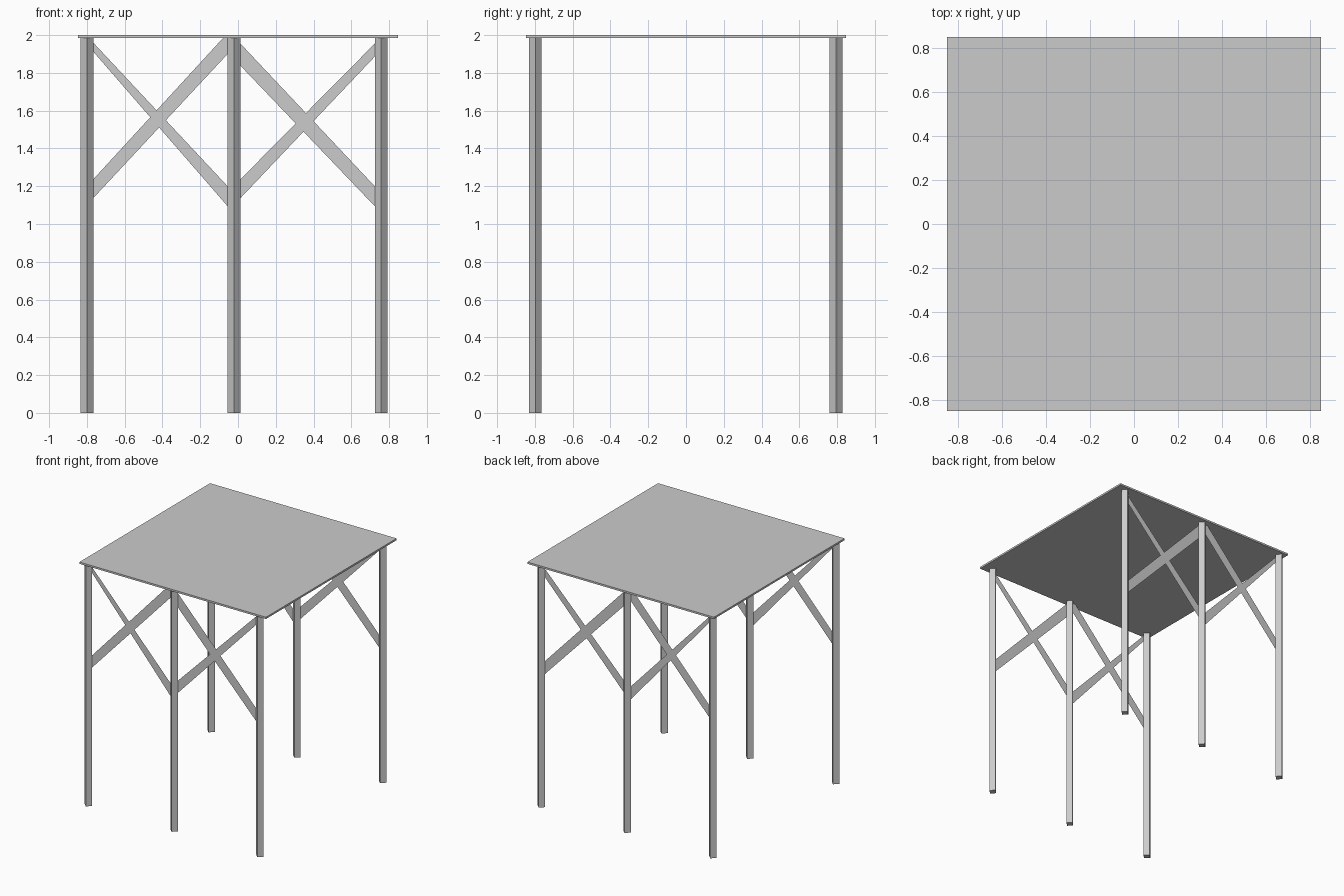
import bpy, math

if "Cube" in bpy.data.objects:
    bpy.data.objects.remove(bpy.data.objects["Cube"])

LEG_X = (-0.80, -0.021, 0.758)
LEG_Y = {"front": -0.798, "back": 0.794}
R = 0.034            # half diagonal of the diamond-section legs
UNDER = 1.985        # underside of the table top


def brace(name, points, y):
    """Flat board in the xz plane at depth y."""
    mesh = bpy.data.meshes.new(name)
    mesh.from_pydata([(x, y, z) for x, z in points], [], [range(len(points))])
    obj = bpy.data.objects.new(name, mesh)
    bpy.context.collection.objects.link(obj)


# Table top
bpy.ops.mesh.primitive_cube_add(size=1, location=(0, 0, (UNDER + 2) / 2))
top = bpy.context.object
top.name = "table_top"
top.scale = (1.694, 1.694, 2 - UNDER)

# Inner leg edges bounding the two braced bays
a0, a1 = LEG_X[0] + R, LEG_X[1] - R
b0, b1 = LEG_X[1] + R, LEG_X[2] - R

# Brace outlines (some taper, the first is cut by the table top)
BRACES = {
    "left_rising_brace": [(a0, 1.137), (a1, 1.90), (a1, UNDER), (-0.079, UNDER), (a0, 1.237)],
    "left_falling_brace": [(a0, 1.912), (a1, 1.094), (a1, 1.20), (a0, 1.96)],
    "right_rising_brace": [(b0, 1.137), (b1, 1.886), (b1, 1.955), (b0, 1.237)],
    "right_falling_brace": [(b0, 1.838), (b1, 1.094), (b1, 1.20), (b0, 1.955)],
}

for side, y in LEG_Y.items():
    # Four-sided legs, corners pointing along x and y
    for x, label in zip(LEG_X, ("left", "middle", "right")):
        bpy.ops.mesh.primitive_cylinder_add(vertices=4, radius=R, depth=UNDER,
                                            location=(x, y, UNDER / 2))
        bpy.context.object.name = f"{side}_{label}_leg"
    # Crossed braces
    for name, points in BRACES.items():
        brace(f"{side}_{name}", points, y)
